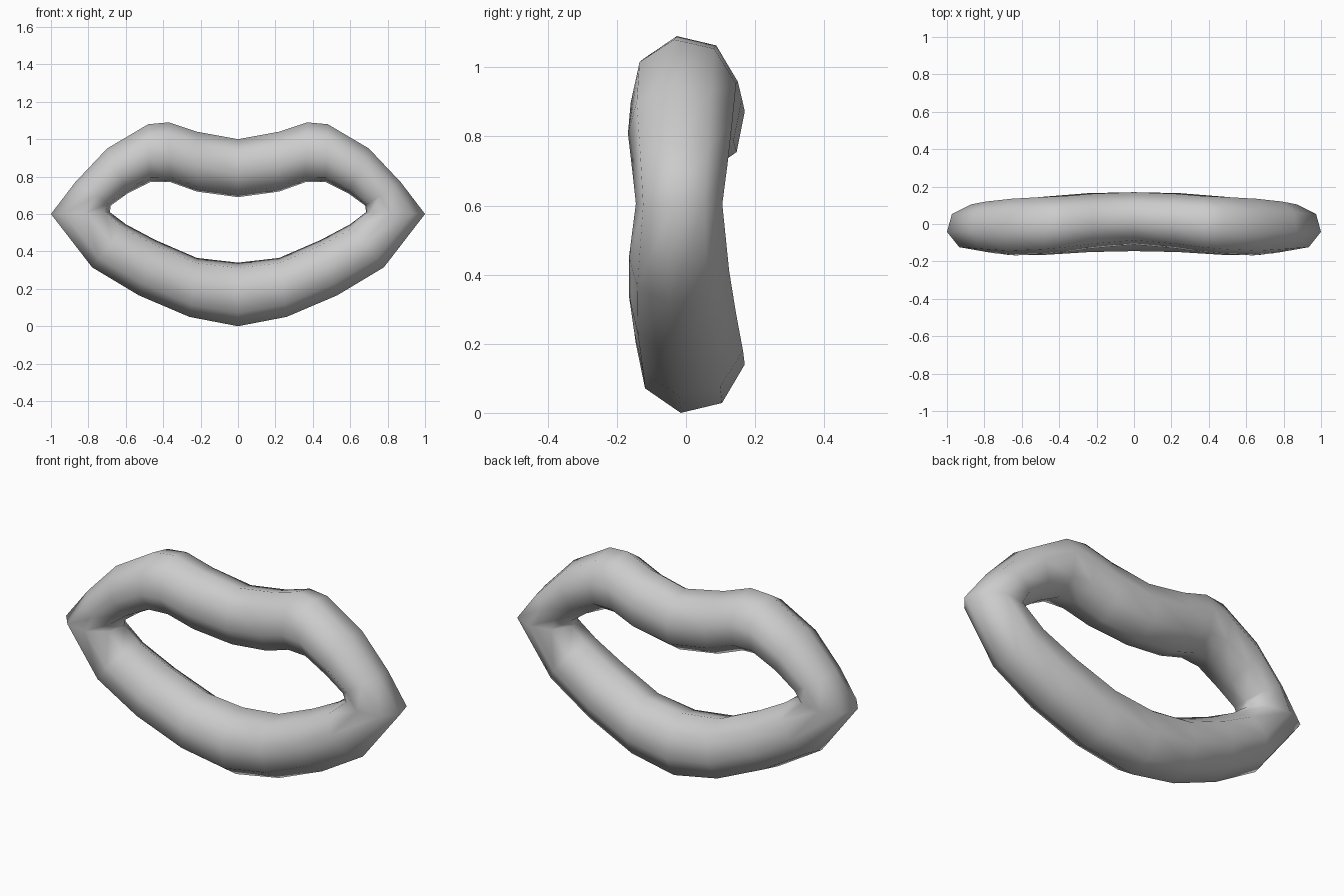
import bpy, bmesh, math
from mathutils import Vector

if "Cube" in bpy.data.objects:
    bpy.data.objects.remove(bpy.data.objects["Cube"])

SIDES = 8
PHASE = math.radians(-10)

# Right half of the lip ring, bottom centre to top centre:
# outer x, outer z, inner x, inner z, front y, back y
HALF = [
    (0.00, 0.00, 0.00, 0.34, -0.145, 0.17),
    (0.26, 0.05, 0.22, 0.365, -0.15, 0.165),
    (0.53, 0.165, 0.44, 0.46, -0.165, 0.145),
    (0.78, 0.315, 0.60, 0.545, -0.165, 0.125),
    (1.00, 0.60, 0.685, 0.61, -0.145, 0.105),
    (0.87, 0.77, 0.68, 0.645, -0.155, 0.12),
    (0.70, 0.95, 0.59, 0.71, -0.168, 0.135),
    (0.48, 1.08, 0.47, 0.77, -0.16, 0.145),
    (0.37, 1.09, 0.36, 0.77, -0.15, 0.15),
    (0.22, 1.04, 0.22, 0.72, -0.13, 0.162),
    (0.00, 1.00, 0.00, 0.69, -0.11, 0.17),
]
# Mirror to the left half to close the loop
left = [(-s[0], s[1], -s[2], *s[3:]) for s in HALF[-2:0:-1]]

bm = bmesh.new()
rings = []
for ox, oz, ix, iz, yf, yb in HALF + left:
    centre = Vector(((ox + ix) / 2, (yf + yb) / 2, (oz + iz) / 2))
    out = Vector(((ox - ix) / 2, 0, (oz - iz) / 2)) / math.cos(PHASE)
    back = Vector((0, (yb - yf) / 2, 0)) / math.cos(PHASE)
    ring = []
    for k in range(SIDES):
        a = PHASE + math.tau * k / SIDES
        ring.append(bm.verts.new(centre + out * math.cos(a) + back * math.sin(a)))
    rings.append(ring)

# Skin neighbouring sections around the closed loop
for i, r in enumerate(rings):
    n = rings[(i + 1) % len(rings)]
    for k in range(SIDES):
        m = (k + 1) % SIDES
        bm.faces.new((r[k], r[m], n[m], n[k])).smooth = True
bmesh.ops.recalc_face_normals(bm, faces=bm.faces)

mesh = bpy.data.meshes.new("lips")
bm.to_mesh(mesh)
bm.free()
bpy.context.collection.objects.link(bpy.data.objects.new("lips", mesh))
